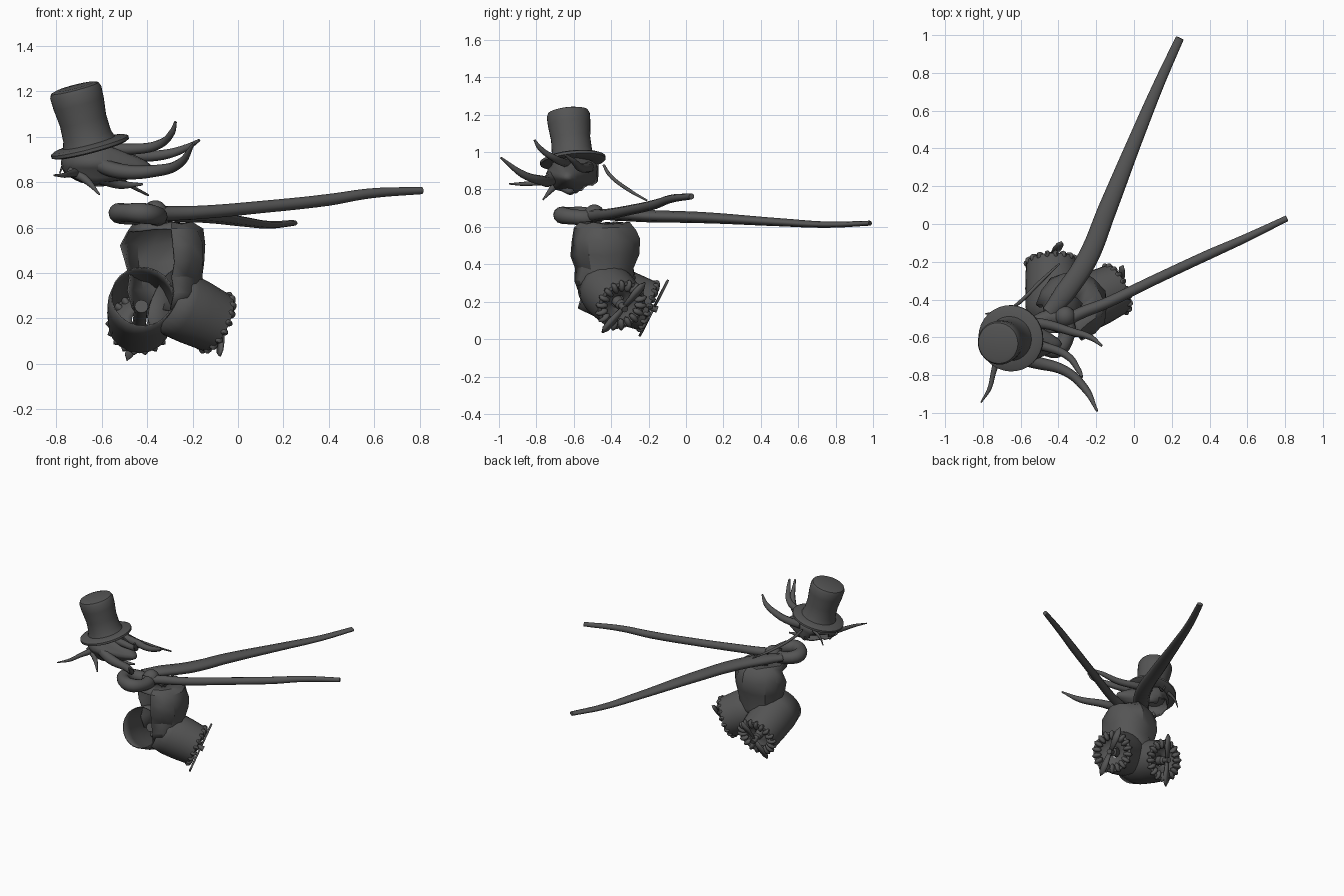
import bpy, bmesh, math, random
from mathutils import Vector, Matrix

random.seed(4)
cube = bpy.data.objects.get("Cube")
if cube:
    bpy.data.objects.remove(cube)

grey = bpy.data.materials.new("dark grey")
grey.use_nodes = True
COLOUR = (0.09, 0.09, 0.09, 1)
grey.diffuse_color = COLOUR
grey.node_tree.nodes["Principled BSDF"].inputs["Base Color"].default_value = COLOUR


def frame(origin, axis):
    """Matrix that puts local z along the axis."""
    turn = Vector(axis).to_track_quat('Z', 'Y').to_matrix().to_4x4()
    return Matrix.Translation(origin) @ turn


def finish(name, bm, matrix=Matrix(), thickness=0, angle=40):
    bmesh.ops.transform(bm, matrix=matrix, verts=bm.verts)
    bmesh.ops.recalc_face_normals(bm, faces=bm.faces)
    mesh = bpy.data.meshes.new(name)
    bm.to_mesh(mesh)
    bm.free()
    obj = bpy.data.objects.new(name, mesh)
    bpy.context.collection.objects.link(obj)
    mesh.materials.append(grey)
    if thickness:
        mod = obj.modifiers.new("thickness", 'SOLIDIFY')
        mod.thickness = thickness
    bpy.ops.object.select_all(action='DESELECT')
    obj.select_set(True)
    bpy.context.view_layer.objects.active = obj
    bpy.ops.object.shade_smooth_by_angle(angle=math.radians(angle))
    return obj


def lathe(profile, sides):
    """Spin (radius, height) pairs round local z."""
    bm = bmesh.new()
    verts = [bm.verts.new((r, 0, z)) for r, z in profile]
    edges = [bm.edges.new(pair) for pair in zip(verts, verts[1:])]
    bmesh.ops.spin(bm, geom=verts + edges, cent=(0, 0, 0), axis=(0, 0, 1),
                   angle=math.tau, steps=sides, use_merge=True)
    bmesh.ops.remove_doubles(bm, verts=bm.verts, dist=0.0005)
    return bm


def tube(name, points, flat=1):
    """Tapered strand through (x, y, z, radius) points, flattened in z."""
    curve = bpy.data.curves.new(name, 'CURVE')
    curve.dimensions = '3D'
    curve.bevel_depth = 1
    curve.bevel_resolution = 2
    curve.resolution_u = 6
    curve.use_fill_caps = True
    spline = curve.splines.new('BEZIER')
    spline.bezier_points.add(len(points) - 1)
    for p, (x, y, z, r) in zip(spline.bezier_points, points):
        p.co = (x, y, z / flat)
        p.radius = r
        p.handle_left_type = p.handle_right_type = 'AUTO'
    curve.materials.append(grey)
    obj = bpy.data.objects.new(name, curve)
    obj.scale.z = flat
    bpy.context.collection.objects.link(obj)


# Top hat with a flared crown and rolled brim
hat = lathe([(0, .275), (.085, .275), (.108, .268), (.116, .25), (.114, .2),
             (.105, .12), (.108, .05), (.118, .02), (.16, .015), (.176, .007),
             (.176, -.007), (.16, -.014), (.1, -.012), (0, -.01)], 32)
finish("top_hat", hat, frame((-.652, -.605, .955), (-.26, -.1, 1)))

# Head of swept hair, hollow below
head = bmesh.new()
bmesh.ops.create_uvsphere(head, u_segments=20, v_segments=14, radius=1)
bmesh.ops.delete(head, geom=[f for f in head.faces
                 if f.calc_center_median().dot(Vector((-.5, .5, -.7))) > .72],
                 context='FACES')
for v in head.verts:
    sweep = max(v.co.x, 0)
    wave = 1 + .06 * math.sin(7 * math.atan2(v.co.y, v.co.z))
    v.co = Vector((v.co.x * (.16 + .08 * sweep),
                   v.co.y * .135 * (1 - .45 * sweep) * wave - .03 * sweep,
                   v.co.z * .105 * (1 - .4 * sweep) * wave - .02 * sweep))
finish("head", head, Matrix.Translation((-.62, -.605, .885)), .012, 60)

# Hair strands and whiskers
tube("hair_upper", [(-.58, -.63, .95, .03), (-.47, -.65, .945, .024),
                    (-.35, -.70, .965, .02), (-.29, -.78, 1.02, .014),
                    (-.275, -.81, 1.065, .006)])
tube("hair_middle", [(-.58, -.52, .92, .03), (-.47, -.53, .915, .026),
                     (-.33, -.57, .92, .022), (-.23, -.60, .95, .016),
                     (-.17, -.645, .985, .006)])
tube("hair_lower", [(-.64, -.70, .89, .035), (-.53, -.73, .85, .034),
                    (-.36, -.78, .85, .026), (-.26, -.87, .88, .021),
                    (-.195, -.99, .97, .006)])
tube("whisker_front", [(-.72, -.70, .84, .02), (-.745, -.79, .835, .014),
                       (-.765, -.87, .83, .011), (-.81, -.945, .83, .004)])
tube("whisker_back", [(-.64, -.44, .93, .007), (-.60, -.41, .88, .01),
                      (-.50, -.31, .80, .01), (-.395, -.21, .742, .005)])
tube("chin_lock", [(-.74, -.67, .85, .025), (-.67, -.71, .81, .018),
                   (-.61, -.765, .745, .004)])
tube("side_lock", [(-.60, -.66, .82, .03), (-.52, -.62, .79, .02),
                   (-.42, -.60, .79, .005)])
tube("back_whisker_small", [(-.70, -.48, .93, .012), (-.76, -.475, .89, .008),
                            (-.785, -.475, .84, .003)])

# Scarf loop, its knot and two long tails
loop = lathe([(.085 + .045 * math.cos(a * math.tau / 12),
               .043 * math.sin(a * math.tau / 12)) for a in range(13)], 24)
for v in loop.verts:
    v.co *= 1 + .06 * math.sin(3 * math.atan2(v.co.y, v.co.x))
finish("scarf_loop", loop, frame((-.435, -.575, .657), (.08, .08, 1)))
knot = bmesh.new()
bmesh.ops.create_icosphere(knot, subdivisions=3, radius=.055)
finish("scarf_knot", knot, Matrix.Translation((-.365, -.49, .665)))
tube("scarf_tail_long", [(-.45, -.47, .665, .04), (-.37, -.37, .665, .055),
                         (-.25, -.19, .657, .055), (-.14, .08, .65, .05),
                         (.03, .5, .625, .036), (.14, .76, .612, .028),
                         (.243, .985, .62, .022)], .6)
tube("scarf_tail_short", [(-.40, -.54, .66, .03), (-.30, -.48, .662, .032),
                          (-.15, -.42, .668, .029), (.1, -.3, .69, .027),
                          (.4, -.16, .722, .026), (.58, -.08, .75, .022),
                          (.81, .03, .763, .016)])

# Open vest: a faceted shell with the front cut away
vest = lathe([(.05, .625), (.13, .618), (.165, .59), (.186, .53),
              (.182, .45), (.16, .38), (.17, .32), (.14, .24)], 14)
gap = []
for f in vest.faces:
    c = f.calc_center_median()
    if -180 < math.degrees(math.atan2(c.y, c.x)) < -70 and c.z < .6:
        gap.append(f)
bmesh.ops.delete(vest, geom=gap, context='FACES')
for v in vest.verts:
    v.co += Vector([random.uniform(-.009, .009) for _ in range(3)])
finish("vest", vest, Matrix.Translation((-.325, -.435, 0)), .008, 30)


# Two hollow engines with ribbed rims, hubs and propellers
def engine(side, start, end, blade_dir):
    start, end = Vector(start), Vector(end)
    axis = (end - start).normalized()
    length = (end - start).length
    place = frame(start, axis)
    shell = lathe([(.14, 0), (.15, length * .3), (.147, length * .6),
                   (.137, length), (.12, length + .006), (.1, length - .02),
                   (.06, length - .05), (.035, length - .05)], 24)
    finish(side + "_engine", shell, place, .006)
    hub = lathe([(0, length * .35), (.03, length * .35), (.03, length - .01),
                 (.018, length), (.018, length + .05), (0, length + .05)], 12)
    finish(side + "_hub", hub, place)
    # Ribs round the rim
    ribs = bmesh.new()
    for i in range(18):
        turn = Matrix.Rotation(i * math.tau / 18, 4, 'Z')
        size = Matrix.Diagonal((.036, .017, .024, 1))
        bmesh.ops.create_uvsphere(
            ribs, u_segments=8, v_segments=6, radius=1,
            matrix=turn @ Matrix.Translation((.114, 0, length - .003)) @ size)
    finish(side + "_ribs", ribs, place, 0, 60)
    # Two flat pointed blades
    along = Vector(blade_dir).normalized()
    face = (axis - along * axis.dot(along)).normalized()
    spin = Matrix((along, face.cross(along), face)).transposed().to_4x4()
    blades = bmesh.new()
    for s in (-1, 1):
        pts = [(s * .01, -.012), (s * .1, -.022), (s * .15, -.018), (s * .178, 0),
               (s * .15, .018), (s * .1, .022), (s * .01, .012)]
        blades.faces.new([blades.verts.new((x, y, 0)) for x, y in pts])
    finish(side + "_propeller", blades,
           Matrix.Translation(end + axis * .035) @ spin, .012)


engine("right", (-.42, -.53, .295), (-.435, -.2, .175), (.1, .145, .285))
engine("left", (-.32, -.45, .29), (-.095, -.345, .18), (.02, .24, .28))
